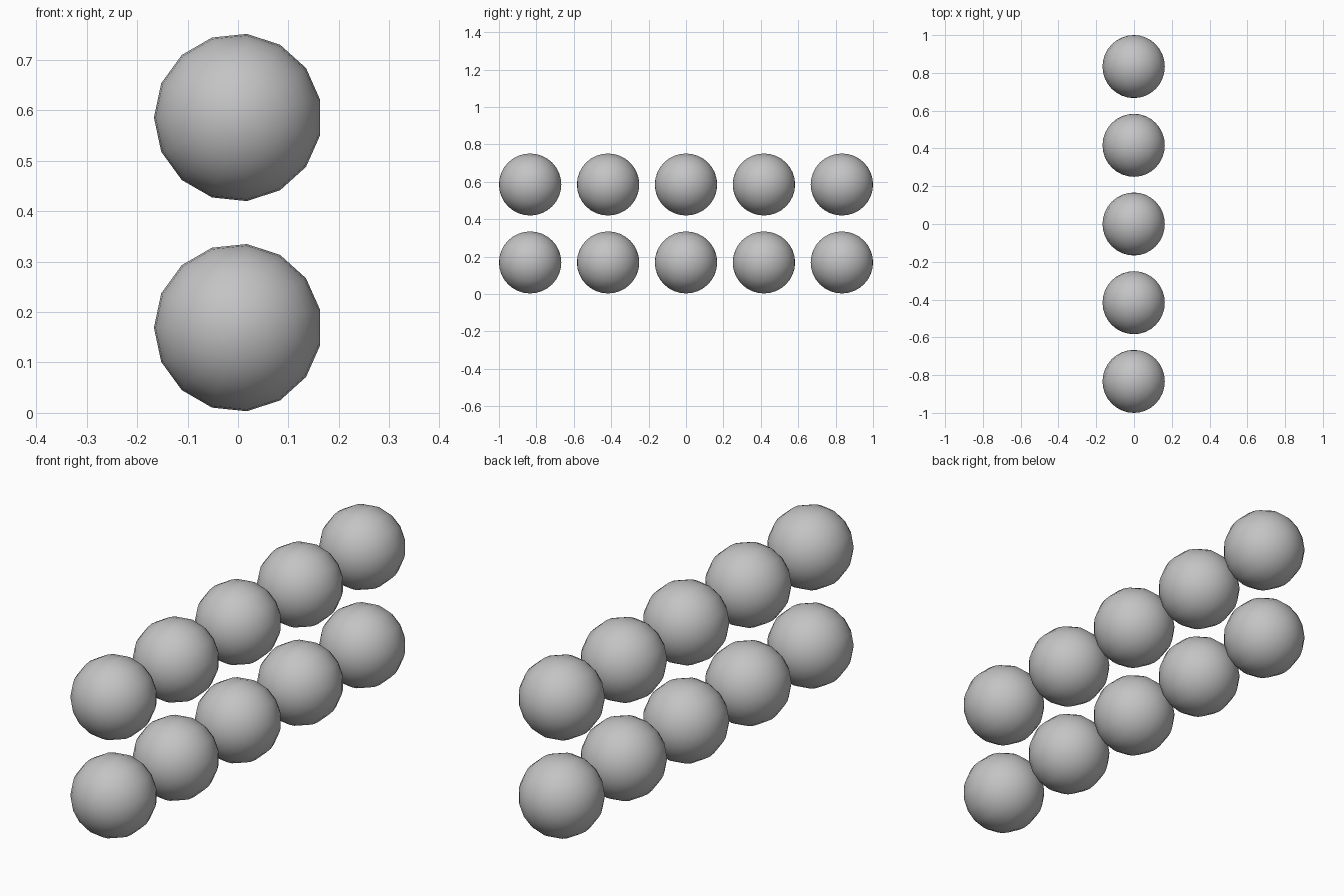
import bpy
import math

cube = bpy.data.objects.get("Cube")
if cube:
    bpy.data.objects.remove(cube, do_unlink=True)

RADIUS = 1 / 6
SPACING = 2.5 * RADIUS
BOTTOM_ROW = 0.169

# Plain grey finish
grey = bpy.data.materials.new("plain_grey")
grey.use_nodes = True
colour = (0.55, 0.55, 0.55, 1)
grey.diffuse_color = colour
grey.node_tree.nodes["Principled BSDF"].inputs["Base Color"].default_value = colour


def add_ball(name, y, z):
    """Smooth ball with its poles along y and one segment corner pointing down."""
    bpy.ops.mesh.primitive_uv_sphere_add(segments=15, ring_count=16, radius=RADIUS)
    ball = bpy.context.object
    ball.name = name
    # Turn a corner of the segments to +y, then tip that corner down
    ball.rotation_euler.z = math.pi / 2
    bpy.ops.object.transform_apply(location=False, rotation=True, scale=False)
    ball.rotation_euler.x = -math.pi / 2
    bpy.ops.object.transform_apply(location=False, rotation=True, scale=False)
    ball.location = (0, y, z)
    ball.data.materials.append(grey)
    bpy.ops.object.shade_smooth()


# Two rows of five balls
for row, label in enumerate(("lower", "upper")):
    for i in range(5):
        add_ball(f"{label}_ball_{i + 1}", (i - 2) * SPACING, BOTTOM_ROW + row * SPACING)
